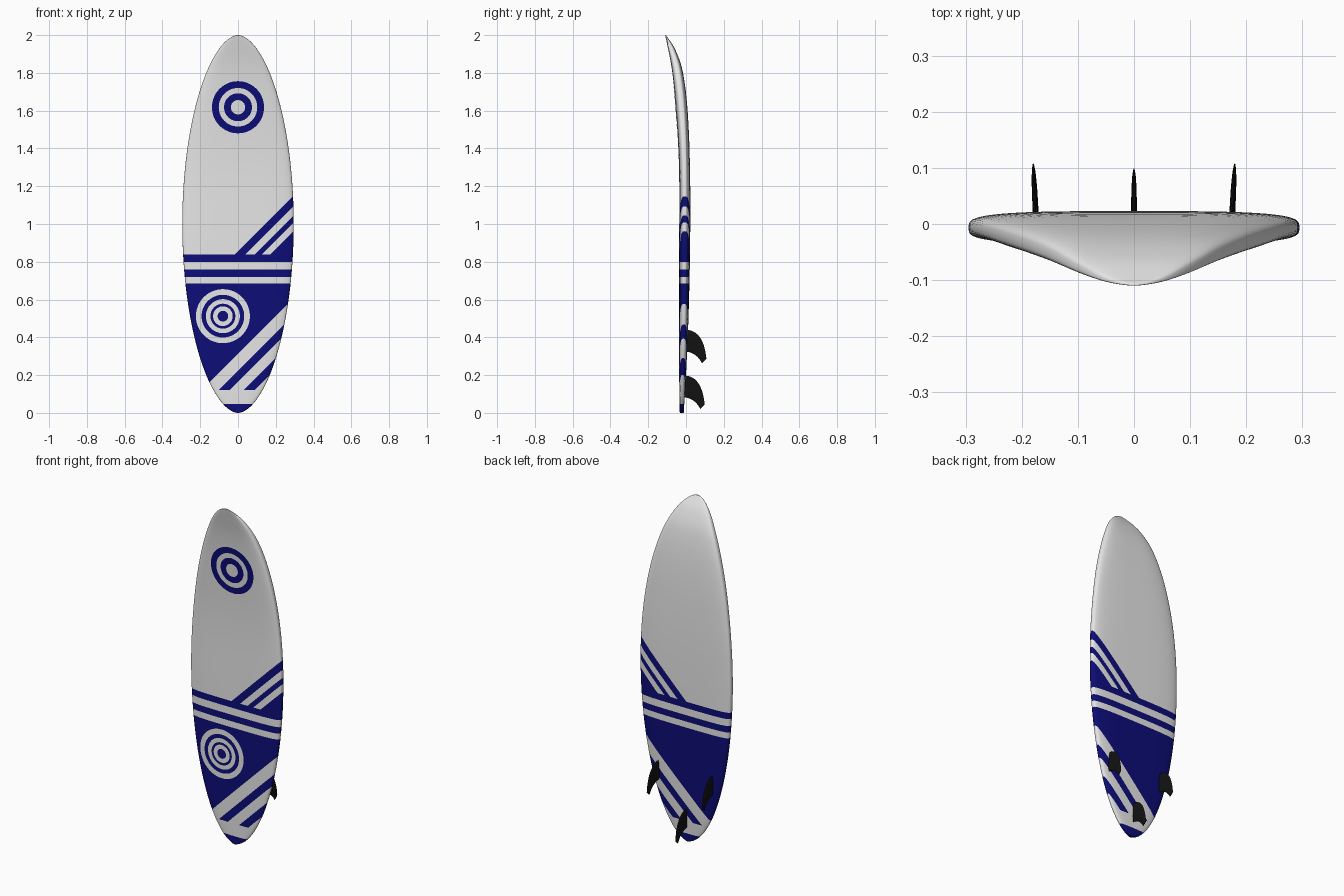
import bpy, bmesh, math
from mathutils import Vector

cube = bpy.data.objects.get("Cube")
if cube:
    bpy.data.objects.remove(cube, do_unlink=True)


def material(name, rgb):
    mat = bpy.data.materials.new(name)
    mat.use_nodes = True
    mat.diffuse_color = (*rgb, 1)
    mat.node_tree.nodes["Principled BSDF"].inputs["Base Color"].default_value = (*rgb, 1)
    return mat


WHITE = material("board white", (0.8, 0.81, 0.8))
BLUE = material("navy blue", (0.004, 0.004, 0.19))
BLACK = material("fin black", (0.006, 0.006, 0.006))


def finish(bm, name, mats):
    bmesh.ops.recalc_face_normals(bm, faces=bm.faces)
    for f in bm.faces:
        f.smooth = True
    mesh = bpy.data.meshes.new(name)
    bm.to_mesh(mesh)
    bm.free()
    for m in mats:
        mesh.materials.append(m)
    obj = bpy.data.objects.new(name, mesh)
    bpy.context.collection.objects.link(obj)
    return obj


def loft(bm, rings):
    """Skin closed rings of points and cap both ends."""
    rows = [[bm.verts.new(p) for p in ring] for ring in rings]
    for a, b in zip(rows, rows[1:]):
        for i in range(len(a)):
            j = (i + 1) % len(a)
            bm.faces.new((a[i], a[j], b[j], b[i]))
    bm.faces.new(rows[0])
    bm.faces.new(rows[-1])


def curve_at(points, t):
    """Smooth interpolation through (t, value) points."""
    def slope(k):
        a, b = points[max(k - 1, 0)], points[min(k + 1, len(points) - 1)]
        return (b[1] - a[1]) / (b[0] - a[0])
    k = 0
    while k < len(points) - 2 and t > points[k + 1][0]:
        k += 1
    (t0, v0), (t1, v1) = points[k], points[k + 1]
    h = t1 - t0
    s = (t - t0) / h
    return ((1 + 2 * s) * (1 - s) ** 2 * v0 + s * (1 - s) ** 2 * h * slope(k)
            + s * s * (3 - 2 * s) * v1 + s * s * (s - 1) * h * slope(k + 1))


# Board: rocker lines of deck and bottom, and outline width
DECK = [(0, -.033), (.2, -.036), (.9, -.036), (1.3, -.037), (1.6, -.053), (1.82, -.075), (2, -.11)]
BOTTOM = [(0, -.012), (.2, 0), (.5, .013), (.9, .022), (1.3, .021), (1.62, .007),
          (1.82, -.02), (1.93, -.06), (2, -.106)]
ROUND = 3.5


def half_width(z):
    return .295 * max(1 - (z - 1) ** 2, 0) ** .55


def surface_y(x, z, side):
    """Depth of the deck (side -1) or bottom (side 1)."""
    f, b = curve_at(DECK, z), curve_at(BOTTOM, z)
    u = min(abs(x) / half_width(z), 1)
    return (f + b) / 2 + side * (b - f) / 2 * (1 - u ** ROUND) ** (1 / ROUND)


bm = bmesh.new()
rings = []
STEPS, HALF = 64, 44
for i in range(STEPS + 1):
    z = 1 - math.cos(.02 + (math.pi - .04) * i / STEPS)
    ring = []
    for k in range(2 * HALF):
        a = math.pi * k / HALF
        x = half_width(z) * math.cos(a)
        ring.append((x, surface_y(x, z, 1 if k < HALF else -1), z))
    rings.append(ring)
loft(bm, rings)

# Painted stripes: cut the board along every colour border
LEVELS = [.048, .122, .684, .72, .758, .80, .838]
UPPER = [.667, .714, .751, .799, .855]
LOWER = [.032, .09, .164, .222, .312]


def cut(height, normal, low, high):
    faces = [f for f in bm.faces if low < f.calc_center_median().z < high]
    geom = set(faces)
    for f in faces:
        geom.update(f.edges)
        geom.update(f.verts)
    bmesh.ops.bisect_plane(bm, geom=list(geom), dist=1e-5,
                           plane_co=Vector((0, 0, height)), plane_no=Vector(normal))


for h in LEVELS:
    cut(h, (0, 0, 1), -1, 3)
for h in UPPER:
    cut(h, (-1, 0, 1), LEVELS[6], 3)
for h in LOWER:
    cut(h, (-1, 0, 1), LEVELS[1], LEVELS[2])


def is_blue(x, z):
    d = z - x
    if z > LEVELS[6]:
        return d < UPPER[0] or UPPER[1] < d < UPPER[2] or UPPER[3] < d < UPPER[4]
    if z > LEVELS[2]:
        return z > LEVELS[5] or LEVELS[3] < z < LEVELS[4]
    if z > LEVELS[1]:
        return d > LOWER[4] or LOWER[2] < d < LOWER[3] or LOWER[0] < d < LOWER[1]
    return z < LEVELS[0]


for f in bm.faces:
    c = f.calc_center_median()
    f.material_index = int(is_blue(c.x, c.z))
finish(bm, "board", [WHITE, BLUE])


# Ring targets: thin plates that follow the deck
def target(name, cx, cz, radii, mats):
    bm = bmesh.new()
    seg = 64
    loops = []
    for r in radii + [.008]:
        loop = []
        for k in range(seg):
            a = 2 * math.pi * k / seg
            x, z = cx + r * math.cos(a), cz + r * math.sin(a)
            loop.append(bm.verts.new((x, surface_y(x, z, -1) - .0015, z)))
        loops.append(loop)
    for n, (a, b) in enumerate(zip(loops, loops[1:])):
        for k in range(seg):
            j = (k + 1) % seg
            bm.faces.new((a[k], a[j], b[j], b[k])).material_index = n % 2
    bm.faces.new(loops[-1]).material_index = (len(radii) - 1) % 2
    finish(bm, name, mats)


target("nose_target", 0, 1.618, [.138, .102, .074, .038], [BLUE, WHITE])
target("tail_target", -.08, .512, [.143, .113, .09, .066, .052, .028], [WHITE, BLUE])


# Fins: swept foils lofted from root to tip
def bezier(a, b, c, t):
    return [(1 - t) ** 2 * p + 2 * t * (1 - t) * q + t * t * r for p, q, r in zip(a, b, c)]


def fin(name, x, y, z, cant):
    bm = bmesh.new()
    rings = []
    for i in range(15):
        t = i / 14
        lead = bezier((0, .115), (.098, .115), (.112, -.04), t)
        trail = bezier((0, 0), (.06, -.005), (.088, -.062), t)
        thick = .0052 * (1 - .55 * t ** 3)
        ring = []
        for k in range(16):
            a = 2 * math.pi * k / 16
            s = (1 + math.cos(a)) / 2
            py = trail[0] + (lead[0] - trail[0]) * s
            pz = trail[1] + (lead[1] - trail[1]) * s
            ring.append((x + cant * py + thick * math.sin(a), y + py, z + pz))
        rings.append(ring)
    loft(bm, rings)
    obj = finish(bm, name, [BLACK])
    bpy.context.view_layer.objects.active = obj
    obj.select_set(True)
    bpy.ops.object.shade_smooth_by_angle(angle=math.radians(50))
    obj.select_set(False)


fin("left_fin", .174, -.004, .325, .05)
fin("right_fin", -.174, -.004, .325, -.05)
fin("centre_fin", 0, -.013, .083, 0)
